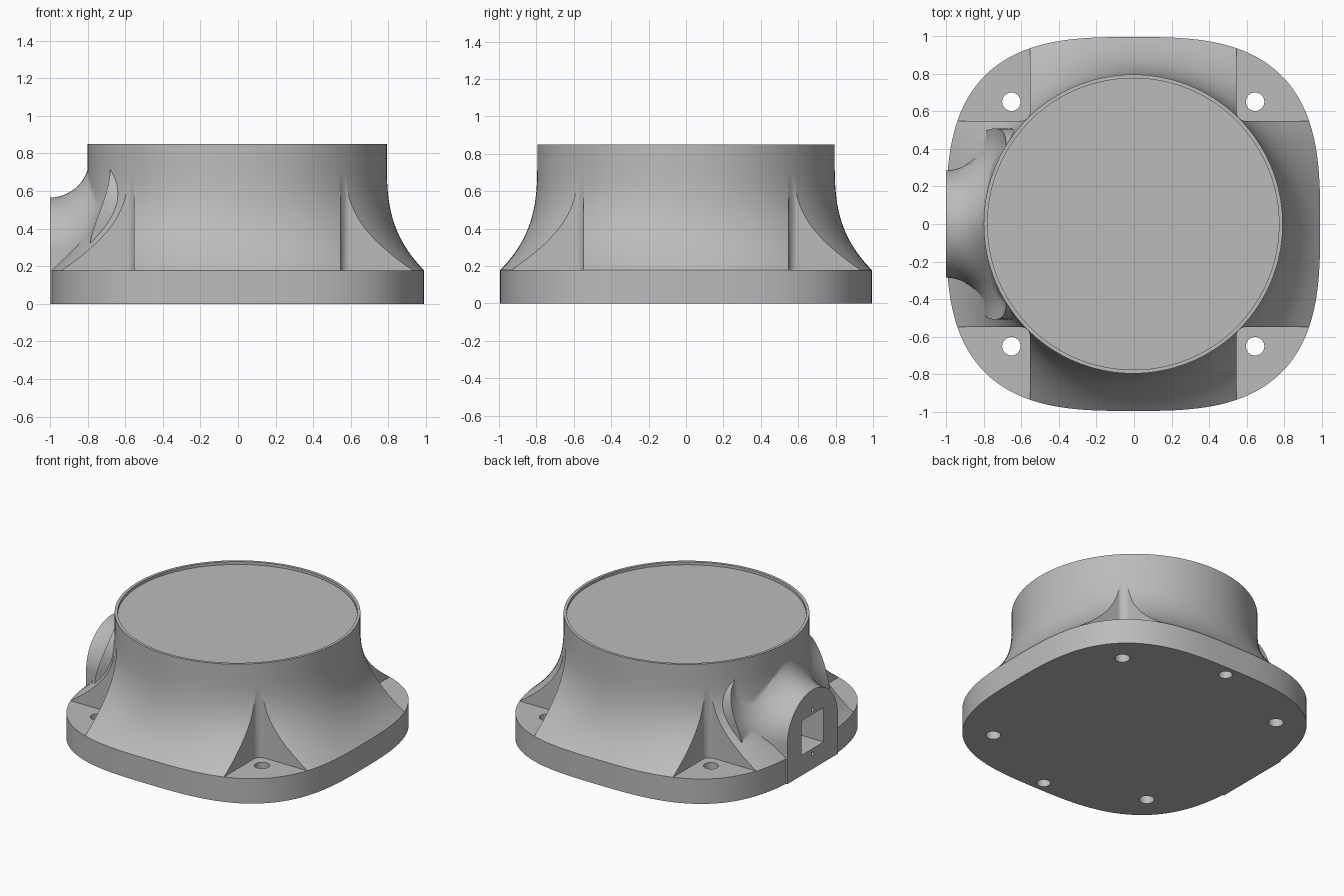
import bpy, bmesh
from math import pi, sin, cos

if "Cube" in bpy.data.objects:
    bpy.data.objects.remove(bpy.data.objects["Cube"], do_unlink=True)

CX = -0.004          # centre of the round body in x
TOP, FLOOR = 0.85, 0.178
NECK, HALF = 0.795, 0.994


def loft(name, rings):
    """Closed solid skinned through rings of equal length, capped at both ends."""
    bm = bmesh.new()
    loops = [[bm.verts.new(p) for p in ring] for ring in rings]
    n = len(loops[0])
    for a, b in zip(loops, loops[1:]):
        for i in range(n):
            j = (i + 1) % n
            bm.faces.new((a[i], a[j], b[j], b[i]))
    bm.faces.new(loops[0])
    bm.faces.new(loops[-1])
    bmesh.ops.recalc_face_normals(bm, faces=bm.faces)
    mesh = bpy.data.meshes.new(name)
    bm.to_mesh(mesh)
    bm.free()
    obj = bpy.data.objects.new(name, mesh)
    bpy.context.collection.objects.link(obj)
    return obj


def prism(name, outline, z0, z1):
    return loft(name, [[(x, y, z) for x, y in outline] for z in (z0, z1)])


def circle(x, y, r, n=32):
    return [(x + r * cos(2 * pi * i / n), y + r * sin(2 * pi * i / n)) for i in range(n)]


def combine(target, tool, operation):
    tool.hide_render = True
    mod = target.modifiers.new(operation.lower(), 'BOOLEAN')
    mod.operation, mod.solver, mod.object = operation, 'EXACT', tool
    bpy.context.view_layer.objects.active = target
    bpy.ops.object.modifier_apply(modifier=mod.name)
    bpy.data.objects.remove(tool, do_unlink=True)


# Body: rounded-square base flaring up into a round neck with a shallow lip
def body_ring(z, flare, neck=NECK, n=144):
    ring = []
    for i in range(n):
        a = 2 * pi * i / n
        outer = HALF / (abs(cos(a)) ** 3 + abs(sin(a)) ** 3) ** (1 / 3)
        r = neck + (outer - neck) * flare
        ring.append((CX + r * cos(a), r * sin(a), z))
    return ring


rings = [body_ring(0, 1)]
STEPS = 24
for k in range(STEPS + 1):
    s = k / STEPS
    rings.append(body_ring(FLOOR + 0.6 * s, (1 - s) ** 3))
rings += [body_ring(TOP, 0), body_ring(TOP, 0, NECK - 0.02),
          body_ring(TOP - 0.02, 0, NECK - 0.02)]
housing = loft("housing", rings)

# Port hump: arched flat face that blends back into the body with a fillet
W, SPRING = 0.285, 0.28


def arch_ring(a, back=None):
    pts, n = [], 40
    for i in range(n + 1):
        phi = pi * i / n
        fillet = 0.21 + 0.11 * sin(2 * phi) ** 2
        w = W + fillet * (1 - cos(a))
        x = -1 + fillet * sin(a) if back is None else back
        pts.append((x, w * cos(phi), SPRING + w * sin(phi)))
    first, last = pts[0], pts[-1]
    return [(first[0], first[1], 0)] + pts + [(last[0], last[1], 0)]


hump_rings = [arch_ring(pi / 2 * k / 12) for k in range(13)]
hump_rings.append(arch_ring(pi / 2, back=-0.45))
combine(housing, loft("port_hump", hump_rings), 'UNION')

# Corner pockets with a rounded inner corner, and the mounting holes in them
IN, RAD, OUT = 0.548, 0.05, 1.3
for sx in (-1, 1):
    for sy in (-1, 1):
        corner = [(IN + RAD * (1 - cos(t)), IN + RAD * (1 - sin(t)))
                  for t in (pi / 2 * k / 8 for k in range(9))]
        outline = [(IN, OUT)] + corner + [(OUT, IN), (OUT, OUT)]
        outline = [(CX + sx * x, sy * y) for x, y in outline]
        combine(housing, prism("pocket_cutter", outline, FLOOR, 1.2), 'DIFFERENCE')
        hole = circle(CX + sx * 0.648, sy * 0.65, 0.049)
        combine(housing, prism("hole_cutter", hole, -0.1, 0.4), 'DIFFERENCE')

# Blind holes underneath, at the middle of the front and back edges
for sy in (-1, 1):
    hole = circle(CX, sy * 0.915, 0.045)
    combine(housing, prism("blind_hole_cutter", hole, -0.1, 0.13), 'DIFFERENCE')

# Square port opening with a small screw hole above and below
window = [(-1.1, -0.125), (-0.8, -0.125), (-0.8, 0.125), (-1.1, 0.125)]
combine(housing, prism("port_cutter", window, 0.145, 0.39), 'DIFFERENCE')
for z in (0.425, 0.108):
    screw = [[(x, y, z + h) for y, h in circle(0, 0, 0.014, 16)] for x in (-1.1, -0.94)]
    combine(housing, loft("screw_cutter", screw), 'DIFFERENCE')

# Single grey finish
grey = bpy.data.materials.new("plain_grey")
grey.use_nodes = True
colour = (0.5, 0.5, 0.5, 1)
grey.diffuse_color = colour
grey.node_tree.nodes["Principled BSDF"].inputs["Base Color"].default_value = colour
housing.data.materials.clear()
housing.data.materials.append(grey)

bpy.ops.object.select_all(action='DESELECT')
housing.select_set(True)
bpy.context.view_layer.objects.active = housing
bpy.ops.object.shade_smooth_by_angle(angle=pi / 6)
